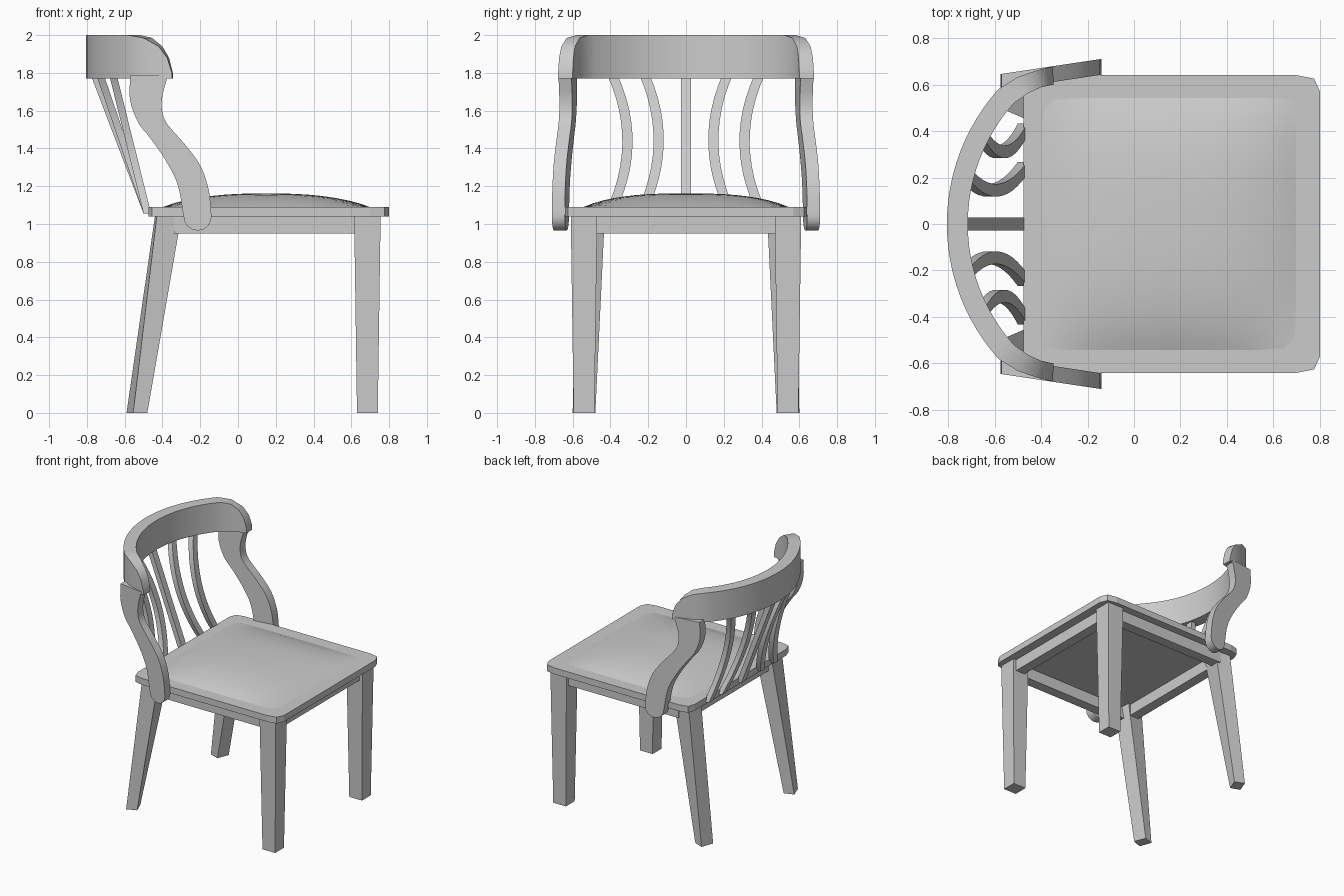
import bpy, bmesh
from math import sin, cos, pi, sqrt, radians
from mathutils import Vector

if "Cube" in bpy.data.objects:
    bpy.data.objects.remove(bpy.data.objects["Cube"])


def make(name, verts, faces, smooth=False):
    me = bpy.data.meshes.new(name)
    me.from_pydata(verts, [], faces)
    bm = bmesh.new()
    bm.from_mesh(me)
    bmesh.ops.recalc_face_normals(bm, faces=bm.faces)
    bm.to_mesh(me)
    bm.free()
    ob = bpy.data.objects.new(name, me)
    bpy.context.collection.objects.link(ob)
    if smooth:
        bpy.ops.object.select_all(action='DESELECT')
        bpy.context.view_layer.objects.active = ob
        ob.select_set(True)
        bpy.ops.object.shade_smooth_by_angle(angle=radians(30))
    return ob


def loft(name, rings, smooth=False):
    """Skin a list of equal-sized rings and cap both ends."""
    n = len(rings[0])
    verts = [p for r in rings for p in r]
    faces = [(i * n + j, i * n + (j + 1) % n, (i + 1) * n + (j + 1) % n, (i + 1) * n + j)
             for i in range(len(rings) - 1) for j in range(n)]
    faces += [tuple(range(n)), tuple(range(len(verts) - n, len(verts)))]
    return make(name, verts, faces, smooth)


def box(name, x0, x1, y0, y1, z0, z1):
    sq = [(x0, y0), (x1, y0), (x1, y1), (x0, y1)]
    return loft(name, [[(x, y, z) for x, y in sq] for z in (z0, z1)])


def spline(pts, steps=4):
    """Catmull-Rom curve through 2D points."""
    p = [Vector(q) for q in pts]
    p = [2 * p[0] - p[1]] + p + [2 * p[-1] - p[-2]]
    out = []
    for a, b, c, d in zip(p, p[1:], p[2:], p[3:]):
        for k in range(steps):
            t = k / steps
            out.append(0.5 * (2 * b + (c - a) * t + (2 * a - 5 * b + 4 * c - d) * t * t
                              + (3 * b - a - 3 * c + d) * t ** 3))
    return out + [p[-2]]


# Seat board with clipped corners
half = [(0.80, 0.57), (0.775, 0.625), (0.70, 0.64), (-0.39, 0.64), (-0.455, 0.625), (-0.475, 0.57)]
outline = half + [(x, -y) for x, y in reversed(half)]
loft("seat", [[(x, y, z) for x, y in outline] for z in (1.04, 1.09)])

# Domed cushion on the seat
N = 20
verts, faces = [], []
for i in range(N + 1):
    for j in range(N + 1):
        u, v = 2 * i / N - 1, 2 * j / N - 1
        h = (1 - abs(u) ** 2.5) * (1 - abs(v) ** 2.8)
        verts.append((0.15 + 0.55 * u, 0.545 * v, 1.089 + 0.073 * h ** 0.9))
for i in range(N):
    for j in range(N):
        a = i * (N + 1) + j
        faces.append((a, a + N + 1, a + N + 2, a + 1))
make("cushion", verts, faces, True)

# Apron rails under the seat
box("front_apron", 0.65, 0.73, -0.49, 0.49, 0.95, 1.04)
box("back_apron", -0.41, -0.33, -0.46, 0.46, 0.95, 1.04)

for s, side in ((-1, "right"), (1, "left")):
    y0, y1 = sorted((s * 0.50, s * 0.58))
    box(side + "_apron", -0.34, 0.64, y0, y1, 0.95, 1.04)

    # Tapered front leg
    loft(side + "_front_leg", [
        [(x, s * y, z) for x, y in ((xa, ya), (xb, ya), (xb, yb), (xa, yb))]
        for z, xa, xb, ya, yb in ((0, 0.63, 0.74, 0.485, 0.595), (1.04, 0.615, 0.755, 0.47, 0.61))])

    # Splayed, slightly twisted back leg
    foot = [(-0.555, 0.60), (-0.59, 0.505), (-0.515, 0.48), (-0.48, 0.57)]
    top = [(-0.43, 0.58), (-0.44, 0.44), (-0.31, 0.43), (-0.30, 0.57)]
    loft(side + "_back_leg", [[(x, s * y, z) for x, y in q] for z, q in ((0, foot), (1.04, top))])

    # S-shaped arm post with rounded foot
    back = spline([(-0.57, 1.79), (-0.572, 1.66), (-0.53, 1.54), (-0.465, 1.455),
                   (-0.385, 1.34), (-0.32, 1.21), (-0.288, 1.04)])
    front = spline([(-0.14, 1.04), (-0.155, 1.18), (-0.20, 1.31), (-0.28, 1.42),
                    (-0.375, 1.53), (-0.402, 1.60), (-0.40, 1.68), (-0.37, 1.79)])
    cap = [(-0.214 - 0.074 * cos(pi * k / 8), 1.04 - 0.075 * sin(pi * k / 8)) for k in range(1, 8)]
    prof = [tuple(p) for p in back] + cap + [tuple(p) for p in front]
    loft(side + "_arm_post", [
        [(x, s * (y + 0.15 * (x + 0.14)), z) for x, z in prof] for y in (0.642, 0.71)], True)

# Curved crest rail: (outer xy, inner xy, top z)
end = [((-0.35, 0.677), (-0.345, 0.60), 1.80), ((-0.375, 0.672), (-0.365, 0.596), 1.88),
       ((-0.42, 0.66), (-0.40, 0.588), 1.94), ((-0.50, 0.632), (-0.455, 0.563), 1.985)]
arc = []
for k in range(25):
    a = radians(41.8 - 83.6 * k / 24)
    arc.append(((0.065 - 0.87 * cos(a), 0.87 * sin(a)), (0.065 - 0.78 * cos(a), 0.78 * sin(a)), 2.0))
mirrored = [((o[0], -o[1]), (i[0], -i[1]), z) for o, i, z in reversed(end)]
loft("crest_rail", [[(*o, 1.77), (*o, z), (*i, z), (*i, 1.77)] for o, i, z in end + arc + mirrored], True)

# Back spindles: y at bottom, middle and top
for n, (yb, ym, yt) in enumerate([(0.405, 0.31, 0.39), (0.24, 0.145, 0.22), (0, 0, 0),
                                  (-0.24, -0.145, -0.22), (-0.405, -0.31, -0.39)]):
    xt = 0.065 - sqrt(0.825 ** 2 - yt ** 2)
    rings = []
    for k in range(13):
        t = k / 12
        x = -0.48 + (xt + 0.48) * t
        y = yb * (1 - t) * (1 - 2 * t) + ym * 4 * t * (1 - t) + yt * t * (2 * t - 1)
        z = 1.055 + 0.735 * t
        rings.append([(x + dx, y + dy, z) for dx, dy in
                      ((-0.02, -0.027), (0.02, -0.027), (0.02, 0.027), (-0.02, 0.027))])
    loft("spindle_%d" % (n + 1), rings, True)
